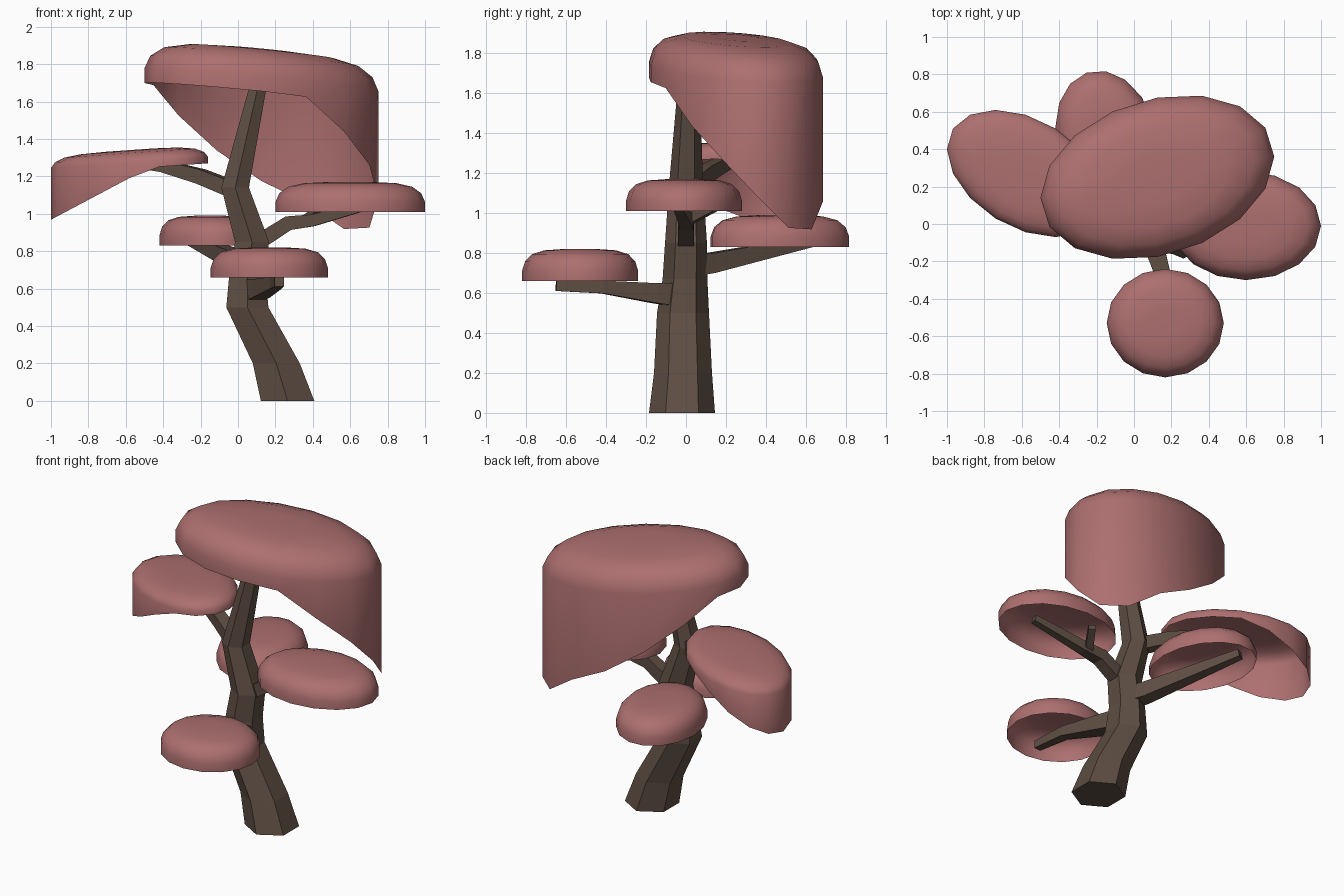
import bpy, math
from mathutils import Vector

if "Cube" in bpy.data.objects:
    bpy.data.objects.remove(bpy.data.objects["Cube"])


def material(name, rgb):
    m = bpy.data.materials.new(name)
    m.diffuse_color = (*rgb, 1)
    m.use_nodes = True
    m.node_tree.nodes["Principled BSDF"].inputs["Base Color"].default_value = m.diffuse_color
    return m


BARK = material("bark", (0.11, 0.075, 0.055))
LEAF = material("foliage", (0.42, 0.16, 0.16))


def make(name, verts, faces, mat, smooth=False):
    me = bpy.data.meshes.new(name)
    me.from_pydata(verts, [], faces)
    me.materials.append(mat)
    for p in me.polygons:
        p.use_smooth = smooth
    ob = bpy.data.objects.new(name, me)
    bpy.context.collection.objects.link(ob)
    return ob


def bridge(rings, n):
    return [(r * n + i, r * n + (i + 1) % n, (r + 1) * n + (i + 1) % n, (r + 1) * n + i)
            for r in range(rings - 1) for i in range(n)]


def limb(name, path, sides, level=False):
    """Low-poly tapered limb through (x, y, z, radius) points."""
    pts = [Vector(p[:3]) for p in path]
    verts = []
    for k, p in enumerate(pts):
        t = pts[min(k + 1, len(pts) - 1)] - pts[max(k - 1, 0)]
        if level:
            t = Vector((0, 0, 1))
            u = Vector((0, 1, 0))
        else:
            u = Vector((0, 0, 1)).cross(t).normalized()
        v = t.normalized().cross(u)
        off = 0 if level else math.pi / sides
        for i in range(sides):
            a = off + math.tau * i / sides
            verts.append(p + path[k][3] * (u * math.cos(a) + v * math.sin(a)))
    last = (len(pts) - 1) * sides
    faces = bridge(len(pts), sides)
    faces += [tuple(reversed(range(sides))), tuple(range(last, last + sides))]
    return make(name, verts, faces, BARK)


def canopy(name, cx, cy, hx, hy, skew, height, base, hem=None, n=16):
    """Open-bottomed dome over a skewed ellipse; base and hem give z at (x, y)."""
    profile = [(1, 0), (1, .33), (.95, .62), (.83, .84), (.62, .96), (.3, 1)]
    minor = math.sqrt(hy * hy - skew * skew)

    def spot(s, i):
        a = math.tau * i / n
        return (cx + s * hx * math.cos(a),
                cy + s * (skew * math.cos(a) + minor * math.sin(a)))

    verts = []
    for k, (s, h) in enumerate(profile):
        for i in range(n):
            x, y = spot(s, i)
            z = base(x, y) + h * height
            if k == 0 and hem:
                z = min(z, hem(x, y))
            verts.append((x, y, z))
    verts.append((cx, cy, base(cx, cy) + height))
    top = (len(profile) - 1) * n
    faces = bridge(len(profile), n)
    faces += [(top + i, top + (i + 1) % n, len(verts) - 1) for i in range(n)]
    return make(name, verts, faces, LEAF, True)


# Bent six-sided trunk
limb("trunk", [(.265, -.02, 0, .165), (.205, -.015, .2, .145), (.05, -.015, .5, .13),
               (.05, -.005, .67, .112), (.075, 0, .85, .105), (-.015, 0, 1.14, .085),
               (.1, .015, 1.65, .055), (.13, .03, 1.8, .045)], 6, True)

# Branches
limb("front_branch", [(.07, -.03, .59, .085), (.12, -.16, .6, .07),
                      (.2, -.42, .63, .045), (.22, -.65, .635, .035)], 4)
limb("back_branch", [(.05, .02, .74, .08), (.0, .12, .75, .07), (-.27, .68, .87, .035)], 4)
limb("right_branch", [(.08, 0, .83, .06), (.27, 0, .95, .055),
                      (.4, 0, .965, .045), (.75, -.05, 1.06, .03)], 4)
limb("right_twig", [(.36, 0, .96, .035), (.45, .14, 1.03, .03)], 4)
limb("left_branch", [(.0, 0, 1.12, .06), (-.2, .1, 1.2, .055),
                     (-.4, .2, 1.255, .045), (-.64, .28, 1.28, .025)], 4)

# Flat foliage caps
canopy("front_foliage", .167, -.53, .313, .29, 0, .16, lambda x, y: .66)
canopy("right_foliage", .6, -.01, .4, .29, 0, .16, lambda x, y: 1.01)
canopy("back_foliage", -.15, .47, .27, .35, -.05, .16, lambda x, y: .83)

# Drooping foliage: hem hangs below the dome's base on the outer side
canopy("left_foliage", -.58, .27, .42, .34, -.13, .1,
       lambda x, y: 1.27 + .07 * (x + .16),
       lambda x, y: 1.26 + .53 * (x + .45))
canopy("top_foliage", .125, .25, .625, .44, .11, .24,
       lambda x, y: 1.66 - .09 * x - .04 * y,
       lambda x, y: 1.72 - .46 * x - .72 * y - .6 * max(0, x + y - 1.05))
